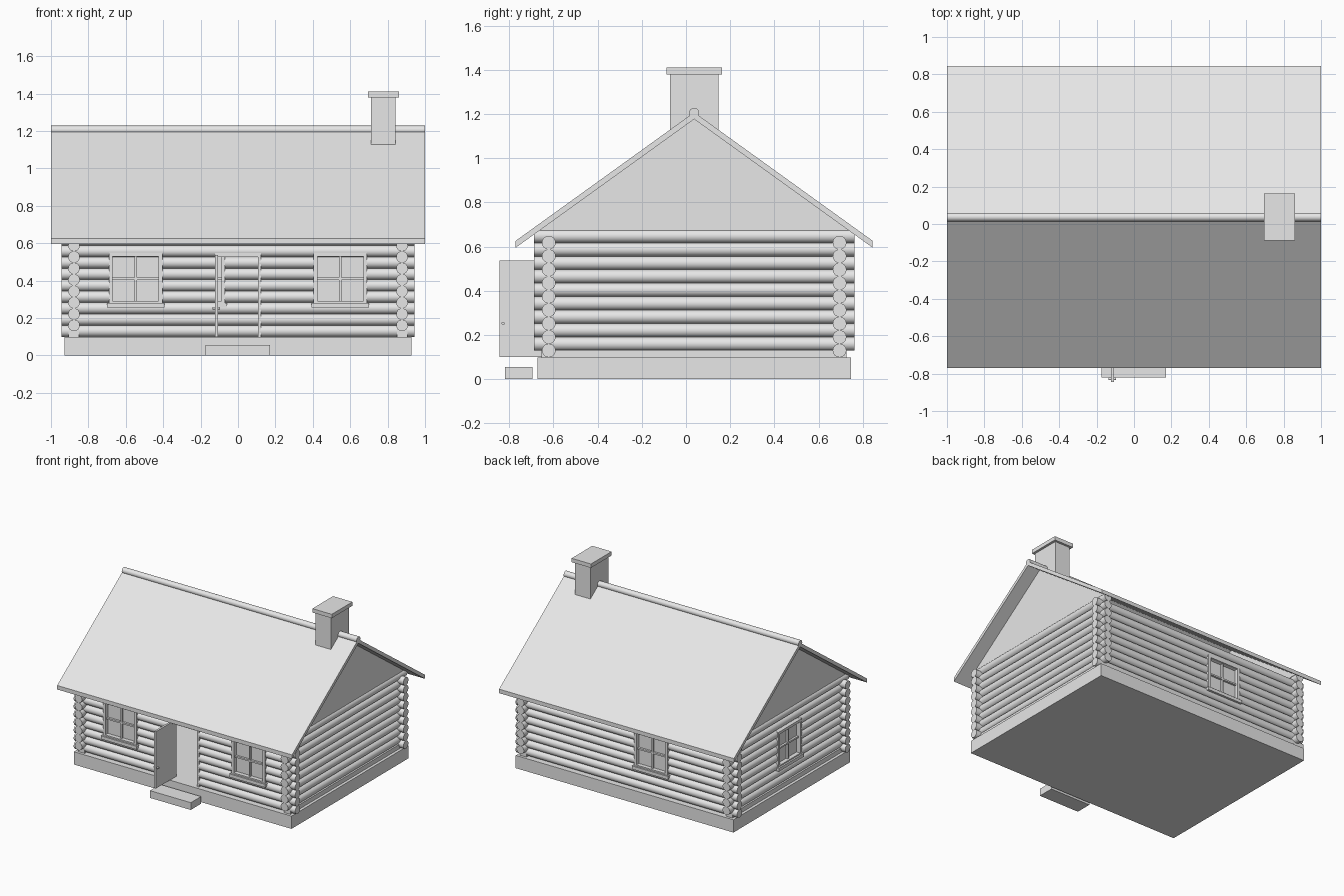
import bpy, bmesh
from math import pi
from mathutils import Matrix, Vector

cube = bpy.data.objects.get("Cube")
if cube:
    bpy.data.objects.remove(cube)

gray = bpy.data.materials.new("plain_light_gray")
gray.use_nodes = True
gray.diffuse_color = (0.8, 0.8, 0.8, 1)
gray.node_tree.nodes["Principled BSDF"].inputs["Base Color"].default_value = (0.8, 0.8, 0.8, 1)

MID = 0.037          # middle of the house along y
RAD = 0.031          # log radius
STEP = 0.061         # height of one log row
ROWS = 9
WALL_X, WALL_Y = 0.877, 0.658
WIN_LOW, WIN_HIGH, WIN_HALF = 0.27, 0.55, 0.143
DOOR_HALF = 0.115


def finish(name, bm, smooth=False):
    bmesh.ops.recalc_face_normals(bm, faces=bm.faces)
    mesh = bpy.data.meshes.new(name)
    bm.to_mesh(mesh)
    bm.free()
    mesh.materials.append(gray)
    obj = bpy.data.objects.new(name, mesh)
    bpy.context.collection.objects.link(obj)
    if smooth:
        bpy.ops.object.select_all(action='DESELECT')
        obj.select_set(True)
        bpy.context.view_layer.objects.active = obj
        bpy.ops.object.shade_smooth_by_angle(angle=pi / 5)
    return obj


def add_box(bm, x, y, z):
    size = [b - a for a, b in (x, y, z)]
    centre = [(a + b) / 2 for a, b in (x, y, z)]
    bmesh.ops.create_cube(bm, size=1, matrix=Matrix.Translation(centre) @ Matrix.Diagonal((*size, 1)))


def box(name, x, y, z):
    bm = bmesh.new()
    add_box(bm, x, y, z)
    return finish(name, bm)


def add_log(bm, start, end, radius):
    start, end = Vector(start), Vector(end)
    turn = (end - start).to_track_quat('Z', 'Y').to_matrix().to_4x4()
    bmesh.ops.create_cone(bm, cap_ends=True, segments=24, radius1=radius, radius2=radius,
                          depth=(end - start).length,
                          matrix=Matrix.Translation((start + end) / 2) @ turn)


def prism(name, profile, x0, x1):
    """Extrude a y-z outline along x."""
    bm = bmesh.new()
    face = bm.faces.new([bm.verts.new((x0, y, z)) for y, z in profile])
    out = bmesh.ops.extrude_face_region(bm, geom=[face])
    bmesh.ops.translate(bm, vec=(x1 - x0, 0, 0),
                        verts=[v for v in out["geom"] if isinstance(v, bmesh.types.BMVert)])
    return finish(name, bm)


def log_wall(name, place, half, first, openings):
    """Stack logs along a wall, leaving gaps (from, to, bottom, top)."""
    bm = bmesh.new()
    for row in range(ROWS):
        z = first + row * STEP
        cuts = sorted((a, b) for a, b, low, high in openings if low < z < high)
        stops = [-half] + [s for cut in cuts for s in cut] + [half]
        for a, b in zip(stops[::2], stops[1::2]):
            add_log(bm, place(a, z), place(b, z), RAD)
    finish(name, bm, smooth=True)


def opening(u):
    return (u - WIN_HALF + 0.01, u + WIN_HALF - 0.01, WIN_LOW, WIN_HIGH)


def window(name, centre, angle):
    """Frame, sill, cross bars and pane; local -y is outward."""
    matrix = Matrix.Translation(centre) @ Matrix.Rotation(angle, 4, 'Z')
    w, low, high, bar, deep = WIN_HALF, WIN_LOW, WIN_HIGH, 0.02, 0.036
    mid = (low + high) / 2
    bm = bmesh.new()
    for side in (-1, 1):
        add_box(bm, sorted((side * w, side * (w - bar))), (-deep, deep), (low, high))
    for z in (low, high - bar):
        add_box(bm, (bar - w, w - bar), (-deep, deep), (z, z + bar))
    add_box(bm, (-w - 0.01, w + 0.01), (-0.048, deep), (low - 0.015, low + 0.01))
    add_box(bm, (-0.006, 0.006), (-0.02, 0.02), (low, high))
    add_box(bm, (-w + bar, w - bar), (-0.02, 0.02), (mid - 0.006, mid + 0.006))
    add_box(bm, (-w + bar, w - bar), (-0.004, 0.004), (low, high))
    bm.transform(matrix)
    finish(name, bm)


# Foundation, step and the sills that carry the raised side logs
box("foundation", (-0.927, 0.927), (MID - 0.71, MID + 0.71), (0, 0.098))
box("door_step", (-0.175, 0.172), (-0.82, -0.695), (0, 0.056))
for side, label in ((-1, "right"), (1, "left")):
    x = side * WALL_X
    box(label + "_sill", (x - 0.028, x + 0.028), (MID - 0.69, MID + 0.69), (0.09, 0.132))

# Log walls with crossing corners
door_gap = (-DOOR_HALF, DOOR_HALF, 0, 0.54)
log_wall("front_log_wall", lambda u, z: (u, MID - WALL_Y, z), 0.943, 0.13,
         [opening(-0.547), door_gap, opening(0.547)])
log_wall("back_log_wall", lambda u, z: (u, MID + WALL_Y, z), 0.943, 0.13, [opening(-0.212)])
log_wall("right_log_wall", lambda u, z: (-WALL_X, MID + u, z), 0.726, 0.16, [opening(0)])
log_wall("left_log_wall", lambda u, z: (WALL_X, MID + u, z), 0.726, 0.16, [])

# Windows
window("front_right_window", (-0.547, MID - WALL_Y, 0), 0)
window("front_left_window", (0.547, MID - WALL_Y, 0), 0)
window("back_window", (-0.212, MID + WALL_Y, 0), pi)
window("right_window", (-WALL_X, MID, 0), -pi / 2)

# Door frame and open door with a knob on each face
front = MID - WALL_Y
bm = bmesh.new()
for side in (-1, 1):
    add_box(bm, sorted((side * 0.108, side * 0.123)), (front - 0.03, front + 0.03), (0.095, 0.545))
add_box(bm, (-0.123, 0.123), (front - 0.032, front + 0.032), (0.527, 0.547))
finish("door_frame", bm)
box("open_door", (-0.123, -0.107), (-0.845, front), (0.1, 0.537))
bm = bmesh.new()
add_log(bm, (-0.135, -0.828, 0.253), (-0.095, -0.828, 0.253), 0.007)
finish("door_knob", bm, smooth=True)

# Roof slabs, ridge pole and gables
SLOPE, APEX, REACH, THICK = 0.72, 1.208, 0.808, 0.031
eave = APEX - SLOPE * REACH
for side, label in ((-1, "front"), (1, "back")):
    y = MID + side * REACH
    prism(label + "_roof", [(MID, APEX), (y, eave), (y, eave - THICK), (MID, APEX - THICK)], -1, 1)
bm = bmesh.new()
add_log(bm, (-1, MID, 1.205), (1, MID, 1.205), 0.023)
finish("ridge_pole", bm, smooth=True)
under = APEX - THICK
base = 0.672
spread = (under - base) / SLOPE
for side, label in ((-1, "right"), (1, "left")):
    prism(label + "_gable", [(MID - spread, base), (MID + spread, base), (MID, under)],
          side * 0.855, side * 0.895)

# Chimney
box("chimney_shaft", (0.712, 0.842), (-0.073, 0.146), (1.02, 1.385))
box("chimney_cap", (0.695, 0.86), (-0.088, 0.163), (1.38, 1.41))
